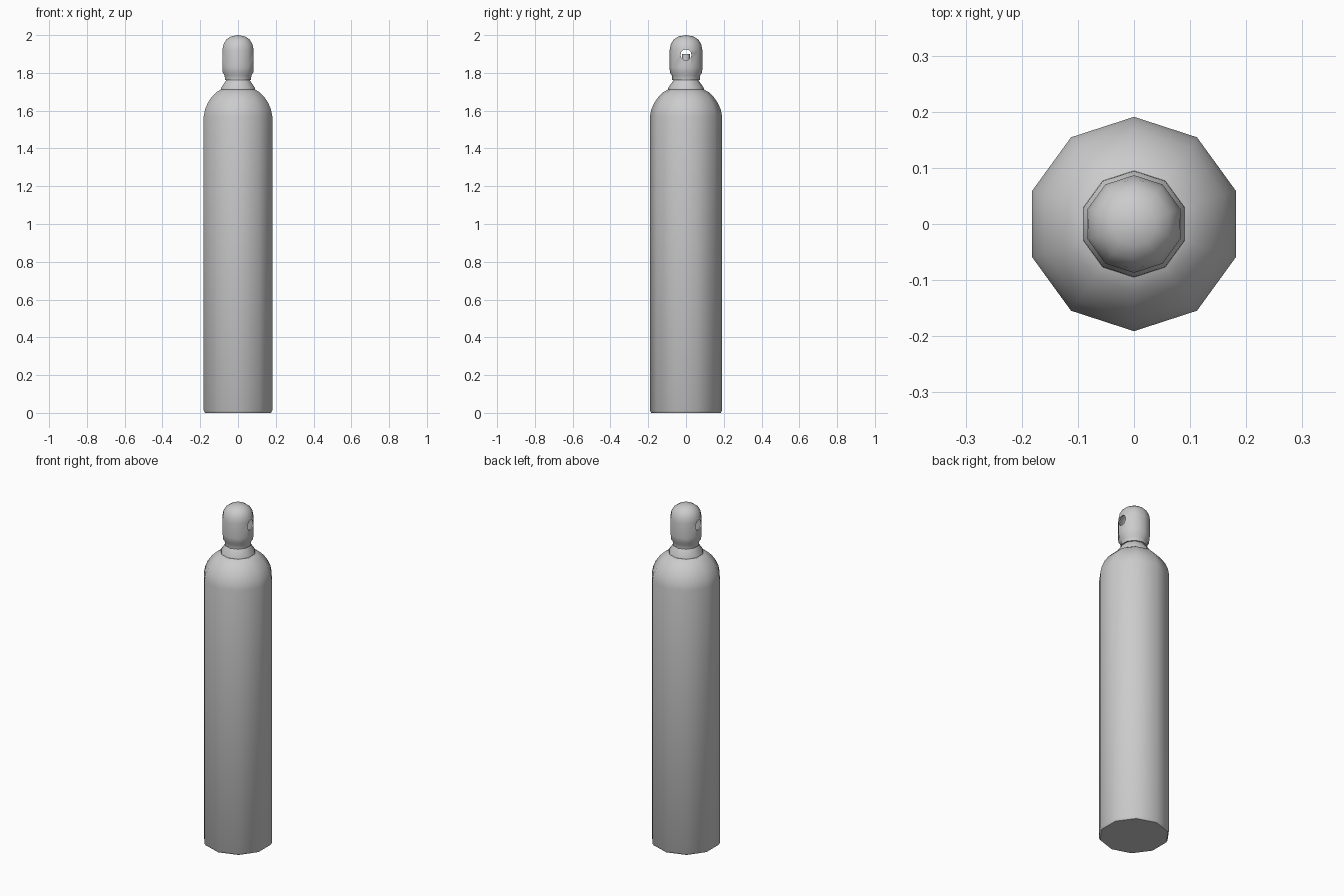
import bpy, bmesh, math

if "Cube" in bpy.data.objects:
    bpy.data.objects.remove(bpy.data.objects["Cube"])

SIDES = 10


def lathe(name, profile, sides=SIDES, closed=False):
    """Revolve (radius, z) points around z, first corner on -y."""
    bm = bmesh.new()
    rings = []
    for r, z in profile:
        if r == 0:
            rings.append([bm.verts.new((0, 0, z))] * sides)
        else:
            rings.append([bm.verts.new((r * math.sin(2 * math.pi * i / sides),
                                        -r * math.cos(2 * math.pi * i / sides), z))
                          for i in range(sides)])
    pairs = list(zip(rings, rings[1:]))
    if closed:
        pairs.append((rings[-1], rings[0]))
    for a, b in pairs:
        for i in range(sides):
            j = (i + 1) % sides
            corners = list(dict.fromkeys([a[i], a[j], b[j], b[i]]))
            if len(corners) > 2:
                bm.faces.new(corners)
    bmesh.ops.recalc_face_normals(bm, faces=bm.faces)
    mesh = bpy.data.meshes.new(name)
    bm.to_mesh(mesh)
    bm.free()
    obj = bpy.data.objects.new(name, mesh)
    bpy.context.collection.objects.link(obj)
    return obj


def activate(obj):
    bpy.ops.object.select_all(action='DESELECT')
    obj.select_set(True)
    bpy.context.view_layer.objects.active = obj


def smooth(obj):
    activate(obj)
    bpy.ops.object.shade_smooth_by_angle(angle=math.radians(42))


def x_cylinder(name, radius, length, z, sides):
    bpy.ops.mesh.primitive_cylinder_add(vertices=sides, radius=radius, depth=length,
                                        location=(0, 0, z), rotation=(0, math.pi / 2, 0))
    obj = bpy.context.object
    obj.name = name
    return obj


# Tank body with rounded shoulder
smooth(lathe("tank_body", [
    (0, 0), (0.184, 0), (0.191, 0.012), (0.191, 1.57), (0.184, 1.605),
    (0.169, 1.64), (0.147, 1.672), (0.12, 1.698), (0.088, 1.716), (0, 1.716)]))

# Flared neck collar
smooth(lathe("neck_collar", [
    (0, 1.708), (0.088, 1.708), (0.095, 1.713), (0.094, 1.721),
    (0.068, 1.758), (0.062, 1.768), (0, 1.768)]))

# Hollow protective cap
cap = lathe("valve_cap", [
    (0.06, 1.762), (0.073, 1.762), (0.074, 1.785), (0.085, 1.802), (0.087, 1.83),
    (0.087, 1.92), (0.081, 1.95), (0.066, 1.976), (0.04, 1.993), (0, 2.0),
    (0, 1.992), (0.037, 1.985), (0.06, 1.97), (0.074, 1.946), (0.079, 1.92),
    (0.079, 1.83), (0.077, 1.805), (0.06, 1.787)], closed=True)

# Vent holes on both sides of the cap
cutter = x_cylinder("vent_cutter", 0.029, 0.4, 1.895, 12)
cutter.hide_render = True
activate(cap)
cut = cap.modifiers.new("vents", 'BOOLEAN')
cut.object = cutter
cut.operation = 'DIFFERENCE'
cut.solver = 'EXACT'
bpy.ops.object.modifier_apply(modifier=cut.name)
bpy.data.objects.remove(cutter)
smooth(cap)

# Valve stem inside the cap
smooth(lathe("valve_stem", [
    (0, 1.765), (0.03, 1.765), (0.03, 1.8), (0.02, 1.81), (0.02, 1.9), (0, 1.9)]))
